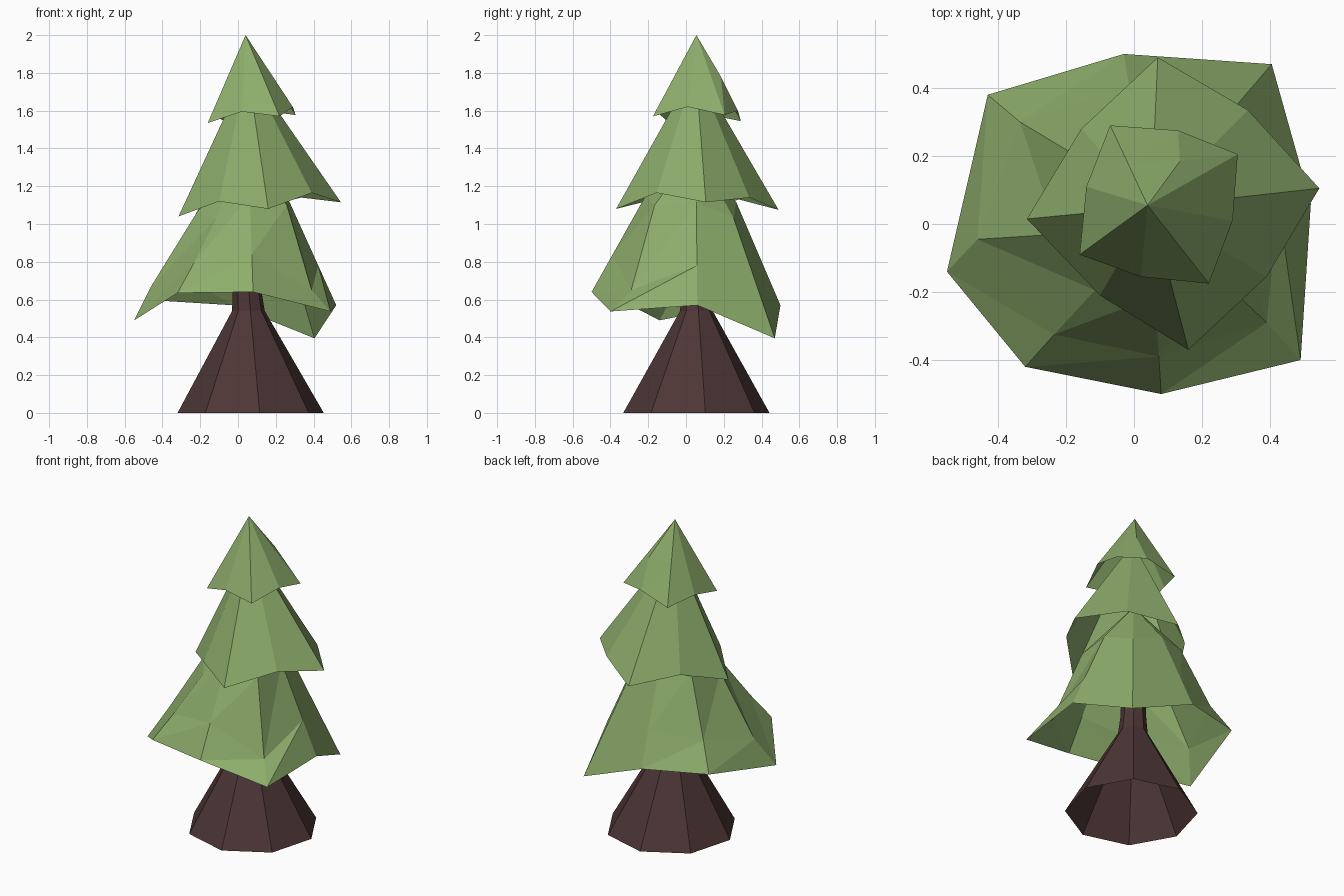
import bpy, math
from mathutils import Vector

if "Cube" in bpy.data.objects:
    bpy.data.objects.remove(bpy.data.objects["Cube"])


def material(name, rgb):
    m = bpy.data.materials.new(name)
    m.diffuse_color = (*rgb, 1)
    m.use_nodes = True
    m.node_tree.nodes["Principled BSDF"].inputs["Base Color"].default_value = m.diffuse_color
    return m


GREEN = material("needle green", (0.268, 0.418, 0.149))
BROWN = material("bark brown", (0.075, 0.036, 0.036))


def loft(name, rings, mat, apex=None):
    """Open shell through counter-clockwise rings, optionally closed to a tip."""
    n = len(rings[0])
    verts = [tuple(v) for ring in rings for v in ring]
    faces = []
    for k in range(len(rings) - 1):
        for i in range(n):
            a, b = k * n + i, k * n + (i + 1) % n
            faces += [(a, b, b + n), (a, b + n, a + n)]
    if apex:
        verts.append(apex)
        top = (len(rings) - 1) * n
        faces += [(top + i, top + (i + 1) % n, len(verts) - 1) for i in range(n)]
    me = bpy.data.meshes.new(name)
    me.from_pydata(verts, [], faces)
    me.materials.append(mat)
    ob = bpy.data.objects.new(name, me)
    bpy.context.collection.objects.link(ob)
    return ob


def octagon(cx, cy, r, z):
    return [(cx + r * math.cos(math.radians(7 + 45 * i)),
             cy + r * math.sin(math.radians(7 + 45 * i)), z) for i in range(8)]


def tier(name, rim, aim, steps, bends={}, tip=None):
    """Ragged cone: uneven rim, rings stepping towards aim (some points bent), a tip."""
    rings = [rim]
    for k, t in enumerate(steps):
        rings.append([bends.get((k, i), Vector(p).lerp(Vector(aim), t))
                      for i, p in enumerate(rim)])
    return loft(name, rings, GREEN, tip or aim)


# Hollow flared trunk
loft("trunk", [octagon(0.067, 0.055, 0.39, 0), octagon(0.055, 0.055, 0.087, 0.54),
               octagon(0.047, 0.05, 0.075, 0.66), octagon(0.045, 0.05, 0.07, 1.0)], BROWN)

# Bottom branches
tier("lower_branches",
     [(0.52, 0.06, 0.57), (0.405, 0.47, 0.395), (-0.03, 0.50, 0.57), (-0.43, 0.38, 0.595),
      (-0.55, -0.14, 0.49), (-0.32, -0.42, 0.635), (0.08, -0.50, 0.64), (0.49, -0.40, 0.537)],
     (0.045, 0.05, 1.62), (0.2, 0.52),
     {(0, 3): (-0.335, 0.30, 0.76), (0, 4): (-0.46, -0.045, 0.67),
      (0, 5): (-0.235, -0.325, 0.79), (0, 7): (0.39, -0.29, 0.65),
      (1, 4): (-0.225, -0.03, 1.05), (1, 5): (-0.115, -0.195, 1.03)},
     (0.045, 0.05, 1.4))

# Middle branches
tier("middle_branches",
     [(0.545, 0.105, 1.115), (0.335, 0.335, 1.14), (0.07, 0.49, 1.075), (-0.155, 0.28, 1.13),
      (-0.315, 0.015, 1.04), (-0.10, -0.21, 1.12), (0.16, -0.37, 1.08), (0.39, -0.155, 1.165)],
     (0.05, 0.05, 1.83), (0.35,))

# Top branches
tier("top_branches",
     [(0.29, 0.01, 1.62), (0.305, 0.205, 1.577), (0.13, 0.275, 1.60), (-0.07, 0.29, 1.545),
      (-0.14, 0.11, 1.58), (-0.16, -0.09, 1.535), (0.02, -0.155, 1.595), (0.22, -0.175, 1.57)],
     (0.04, 0.055, 2.0), (0.5,), {(0, 2): (0.135, 0.185, 1.78)})
